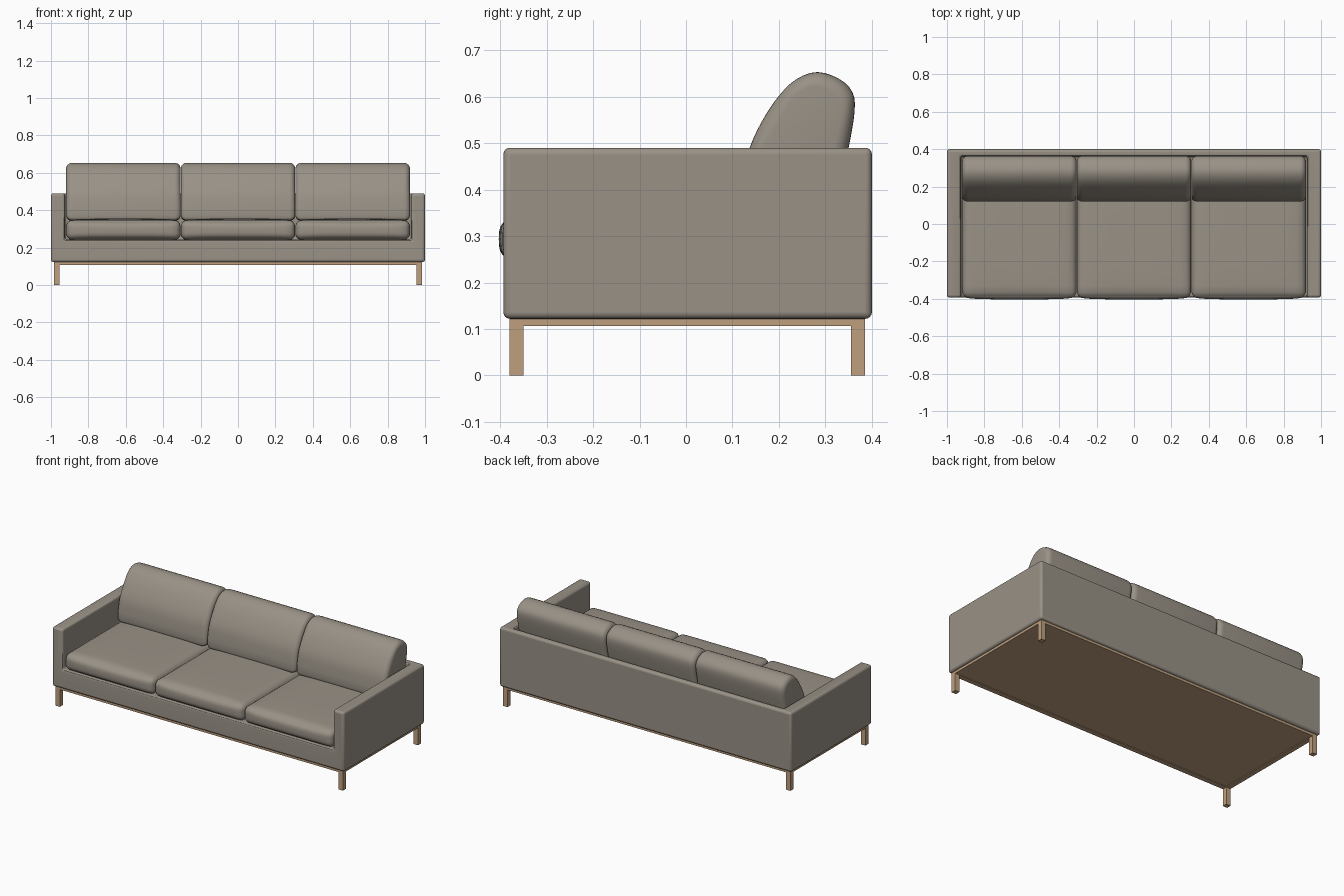
import bpy, bmesh, math
from mathutils import Vector

if "Cube" in bpy.data.objects:
    bpy.data.objects.remove(bpy.data.objects["Cube"])


def material(name, rgb):
    m = bpy.data.materials.new(name)
    m.diffuse_color = (*rgb, 1)
    m.use_nodes = True
    m.node_tree.nodes["Principled BSDF"].inputs["Base Color"].default_value = m.diffuse_color
    return m


fabric = material("warm grey fabric", (0.32, 0.285, 0.24))
wood = material("light wood", (0.52, 0.35, 0.21))


def finish(name, bm, mat, smooth=None):
    bmesh.ops.recalc_face_normals(bm, faces=bm.faces)
    me = bpy.data.meshes.new(name)
    bm.to_mesh(me)
    bm.free()
    ob = bpy.data.objects.new(name, me)
    bpy.context.collection.objects.link(ob)
    me.materials.append(mat)
    if smooth:
        shade(ob, smooth)
    return ob


def shade(ob, angle):
    bpy.ops.object.select_all(action='DESELECT')
    ob.select_set(True)
    bpy.context.view_layer.objects.active = ob
    bpy.ops.object.shade_smooth_by_angle(angle=math.radians(angle))


def box(name, lo, hi, mat):
    bm = bmesh.new()
    bmesh.ops.create_cube(bm, size=1)
    for v in bm.verts:
        v.co = Vector([(a + b) / 2 + c * (b - a) for a, b, c in zip(lo, hi, v.co)])
    return finish(name, bm, mat)


def seat_cushion(name, lo, hi, r, crown):
    """Rounded box with gently puffed top, bottom and front."""
    lo, hi = Vector(lo), Vector(hi)
    mid, half = (lo + hi) / 2, (hi - lo) / 2
    bm = bmesh.new()
    bmesh.ops.create_cube(bm, size=2)
    bmesh.ops.subdivide_edges(bm, edges=bm.edges, cuts=15, use_grid_fill=True)
    for v in bm.verts:
        t = Vector([math.sin(c * math.pi / 2) for c in v.co])
        p = Vector([a * b for a, b in zip(t, half)])
        core = Vector([max(-h + r, min(h - r, c)) for c, h in zip(p, half)])
        d = p - core
        q = core + d.normalized() * r if d.length > 1e-6 else p
        q.z += crown * t.z * (1 - t.x ** 4) * (1 - t.y ** 4)
        q.y += crown * min(t.y, 0) * (1 - t.x ** 4) * (1 - t.z ** 2)
        v.co = mid + q
    return finish(name, bm, fabric, 60)


def smooth_loop(pts, n):
    """Closed Catmull-Rom curve through the points."""
    out, k = [], len(pts)
    for i in range(k):
        a, b, c, d = [Vector(pts[(i + j - 1) % k]) for j in range(4)]
        for s in range(n):
            t = s / n
            out.append(0.5 * (2 * b + (c - a) * t + (2 * a - 5 * b + 4 * c - d) * t * t
                              + (3 * b - a - 3 * c + d) * t ** 3))
    return out


def back_cushion(name, cx, half, prof, r):
    """Leaning side profile lofted along x with rounded ends."""
    cen = sum(prof, Vector((0, 0))) / len(prof)
    ends = [(half - r + r * math.sin(a), r * (1 - math.cos(a)))
            for a in [math.radians(15 * i) for i in range(7)]]
    stations = [(-x, e) for x, e in reversed(ends)] + ends
    bm = bmesh.new()
    rings = []
    for x, inset in stations:
        ring = []
        for p in prof:
            q = p - cen
            q = cen + q * (1 - inset / q.length)
            ring.append(bm.verts.new((cx + x, q.x, q.y)))
        rings.append(ring)
    for a, b in zip(rings, rings[1:]):
        for i in range(len(a)):
            j = (i + 1) % len(a)
            bm.faces.new((a[i], a[j], b[j], b[i]))
    bm.faces.new(rings[0])
    bm.faces.new(rings[-1])
    return finish(name, bm, fabric, 60)


# Upholstered shell: block with the seating well cut out, edges rounded
shell = box("shell", (-1, -0.393, 0.122), (1, 0.4, 0.49), fabric)
cutter = box("well_cutter", (-0.925, -1, 0.243), (0.925, 0.362, 1), fabric)
cutter.hide_render = True
cutter.hide_set(True)
cut = shell.modifiers.new("well", 'BOOLEAN')
cut.operation, cut.object, cut.solver = 'DIFFERENCE', cutter, 'EXACT'
bev = shell.modifiers.new("soft edges", 'BEVEL')
bev.width, bev.segments, bev.limit_method = 0.014, 4, 'ANGLE'
shade(shell, 40)

# Three seat cushions and three back cushions
profile = smooth_loop([(0.145, 0.345), (0.121, 0.37), (0.125, 0.43), (0.137, 0.49),
                       (0.165, 0.55), (0.2, 0.602), (0.238, 0.638), (0.283, 0.653),
                       (0.33, 0.638), (0.358, 0.61), (0.363, 0.57), (0.352, 0.5),
                       (0.335, 0.42), (0.32, 0.35)], 3)
for i in (-1, 0, 1):
    cx = i * 0.613
    seat_cushion(f"seat_cushion_{i + 2}", (cx - 0.306, -0.394, 0.241),
                 (cx + 0.306, 0.35, 0.346), 0.035, 0.009)
    back_cushion(f"back_cushion_{i + 2}", cx, 0.306, profile, 0.032)

# Wooden frame: rails, underside panel and four square legs
box("underside_panel", (-0.97, -0.37, 0.111), (0.97, 0.375, 0.124), wood)
for s, y in (("front", -0.38), ("back", 0.355)):
    box(s + "_rail", (-0.985, y, 0.107), (0.985, y + 0.03, 0.126), wood)
    for side, x in (("left", -0.985), ("right", 0.955)):
        box(f"{s}_{side}_leg", (x, y, 0), (x + 0.03, y + 0.03, 0.108), wood)
for side, x in (("left", -0.985), ("right", 0.955)):
    box(side + "_rail", (x, -0.35, 0.107), (x + 0.03, 0.355, 0.126), wood)
